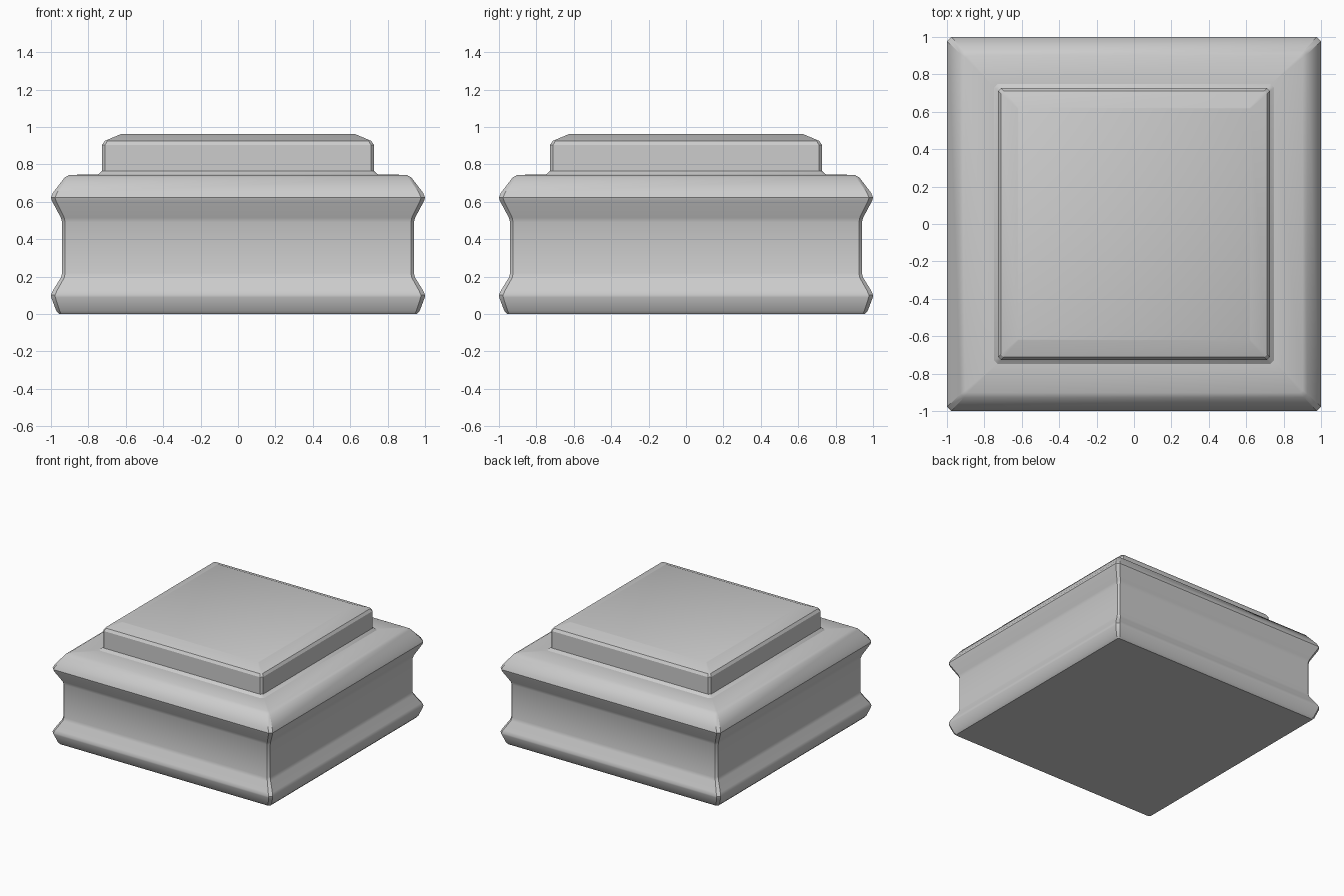
import bpy, bmesh

if "Cube" in bpy.data.objects:
    bpy.data.objects.remove(bpy.data.objects["Cube"])

# Half-width, height and corner cut of each square ring, bottom to top
PROFILE = [
    (0.955, 0.0, 0.012), (0.972, 0.018, 0.018),                       # foot
    (0.999, 0.09, 0.022), (1.0, 0.102, 0.022), (0.99, 0.125, 0.022),  # lower lip
    (0.947, 0.195, 0.018), (0.94, 0.22, 0.016),                       # recessed band
    (0.94, 0.49, 0.016), (0.947, 0.515, 0.018),
    (0.995, 0.605, 0.022), (1.0, 0.622, 0.022), (0.99, 0.648, 0.022), # upper lip
    (0.927, 0.73, 0.018), (0.902, 0.744, 0.012),                      # shoulder
    (0.748, 0.747, 0.018), (0.727, 0.766, 0.016),                     # cap foot
    (0.726, 0.905, 0.016), (0.712, 0.926, 0.014),                     # cap side
    (0.622, 0.964, 0.006),                                            # cap top edge
]


def square_ring(bm, w, z, c):
    """Square loop with cut corners, counter-clockwise."""
    pts = []
    x, y, x2, y2 = w, -w + c, w, w - c
    for _ in range(4):
        pts += [(x, y), (x2, y2)]
        x, y, x2, y2 = -y, x, -y2, x2
    return [bm.verts.new((px, py, z)) for px, py in pts]


# Moulded base with raised square cap, one continuous shell
bm = bmesh.new()
rings = [square_ring(bm, *p) for p in PROFILE]
for low, high in zip(rings, rings[1:]):
    for i in range(8):
        j = (i + 1) % 8
        bm.faces.new((low[i], low[j], high[j], high[i]))
bm.faces.new(rings[-1])
bm.faces.new(rings[0][::-1])
bmesh.ops.recalc_face_normals(bm, faces=bm.faces)

mesh = bpy.data.meshes.new("moulded_plinth")
bm.to_mesh(mesh)
bm.free()
plinth = bpy.data.objects.new("moulded_plinth", mesh)
bpy.context.collection.objects.link(plinth)

# Soft bevels, crisp corners
bpy.context.view_layer.objects.active = plinth
plinth.select_set(True)
bpy.ops.object.shade_smooth_by_angle(angle=0.52)
